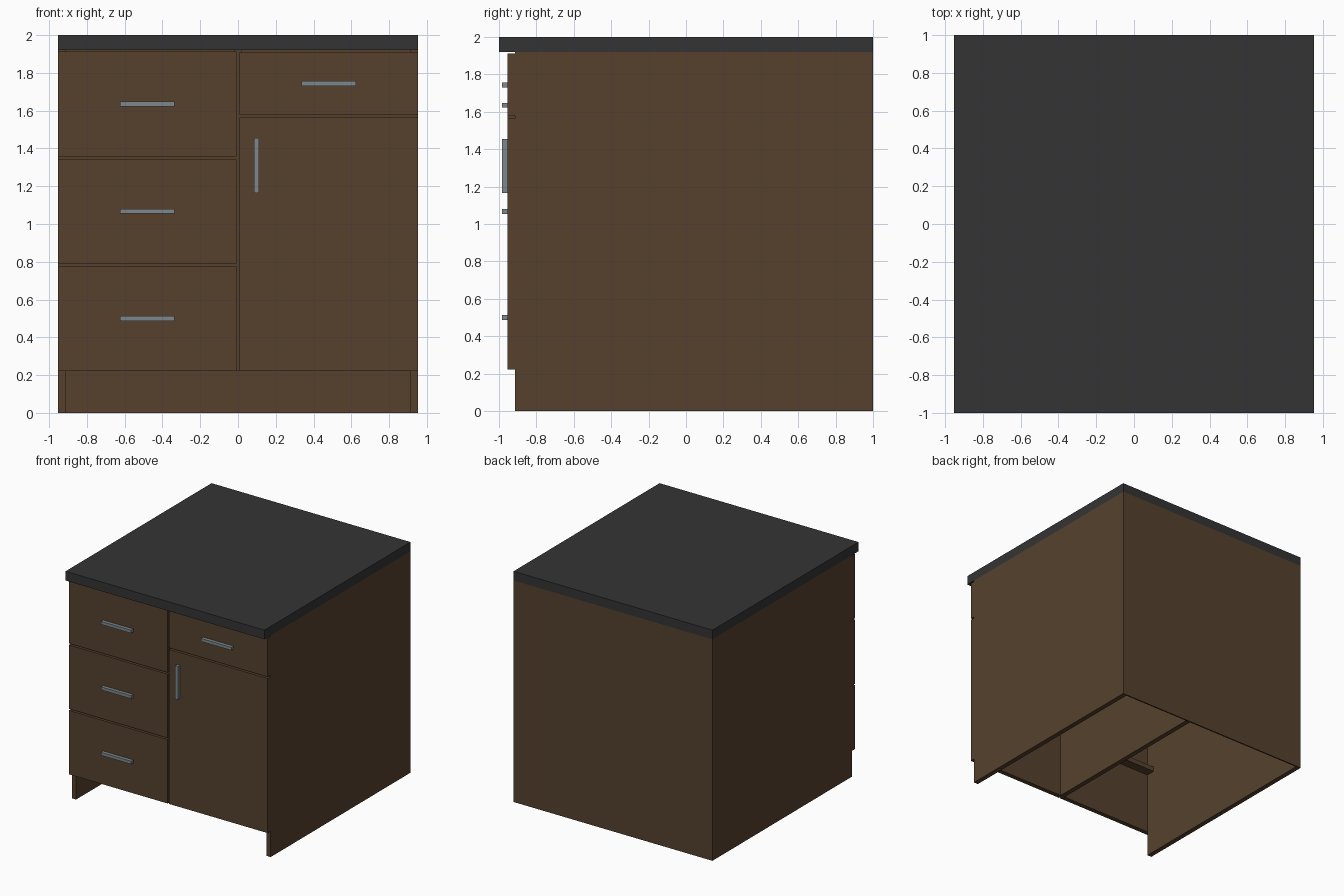
import bpy

cube = bpy.data.objects.get("Cube")
if cube:
    bpy.data.objects.remove(cube, do_unlink=True)


def make_material(name, rgb):
    mat = bpy.data.materials.new(name)
    mat.use_nodes = True
    mat.diffuse_color = (*rgb, 1)
    mat.node_tree.nodes["Principled BSDF"].inputs["Base Color"].default_value = (*rgb, 1)
    return mat


wood = make_material("brown wood", (0.092, 0.053, 0.026))
stone = make_material("dark worktop", (0.034, 0.034, 0.034))
metal = make_material("grey metal", (0.21, 0.245, 0.26))


def box(name, xs, ys, zs, mat):
    """Box spanning the given (min, max) range on each axis."""
    spans = (xs, ys, zs)
    bpy.ops.mesh.primitive_cube_add(size=1, location=[sum(s) / 2 for s in spans])
    obj = bpy.context.object
    obj.name = name
    obj.scale = [s[1] - s[0] for s in spans]
    bpy.ops.object.transform_apply(location=False, rotation=False, scale=True)
    obj.data.materials.append(mat)
    return obj


HALF = 0.954          # half width
BOARD = 0.042         # board thickness
INNER = HALF - BOARD
CARCASS = -0.915      # front edge of the carcass
FACE = -0.955         # outer face of doors and drawers
TOP = 1.92            # underside of the worktop
BASE = 0.223          # bottom of the fronts
GAP = 0.0135          # gap between fronts
BACK = 0.988

# Worktop and carcass
box("worktop", (-HALF, HALF), (-1, 1), (TOP, 2), stone)
box("left_side_panel", (INNER, HALF), (CARCASS, BACK), (0, TOP), wood)
box("right_side_panel", (-HALF, -INNER), (CARCASS, BACK), (0, TOP), wood)
box("back_panel", (-HALF, HALF), (BACK, 1), (0, TOP), wood)
box("divider", (-BOARD / 2, BOARD / 2), (CARCASS, BACK), (BASE, TOP), wood)


def rail(name, side, z):
    xs = sorted((side * BOARD / 2, side * INNER))
    box(name, xs, (CARCASS, CARCASS + 0.08), (z - BOARD / 2, z + BOARD / 2), wood)


def front(name, side, zs):
    xs = sorted((side * GAP / 2, side * HALF))
    box(name, xs, (FACE, CARCASS), zs, wood)


def handle(name, x, z, width, height):
    box(name, (x - width / 2, x + width / 2), (FACE - 0.03, FACE),
        (z - height / 2, z + height / 2), metal)


LENGTH, THICK = 0.29, 0.026
CENTRE = (HALF + GAP / 2) / 2

# Stack of three drawers
height = 0.554
for i, level in enumerate(("bottom", "middle", "top")):
    z = BASE + i * (height + GAP)
    front(level + "_drawer", -1, (z, z + height))
    handle(level + "_drawer_handle", -CENTRE, z + height / 2, LENGTH, THICK)
    if i:
        rail(level + "_drawer_rail", -1, z - GAP / 2)

# Small drawer above a door
front("small_drawer", 1, (1.577, 1.911))
handle("small_drawer_handle", CENTRE, 1.744, LENGTH, THICK)
rail("small_drawer_rail", 1, 1.57)
front("door", 1, (BASE, 1.563))
handle("door_handle", 0.099, 1.31, THICK, LENGTH)
